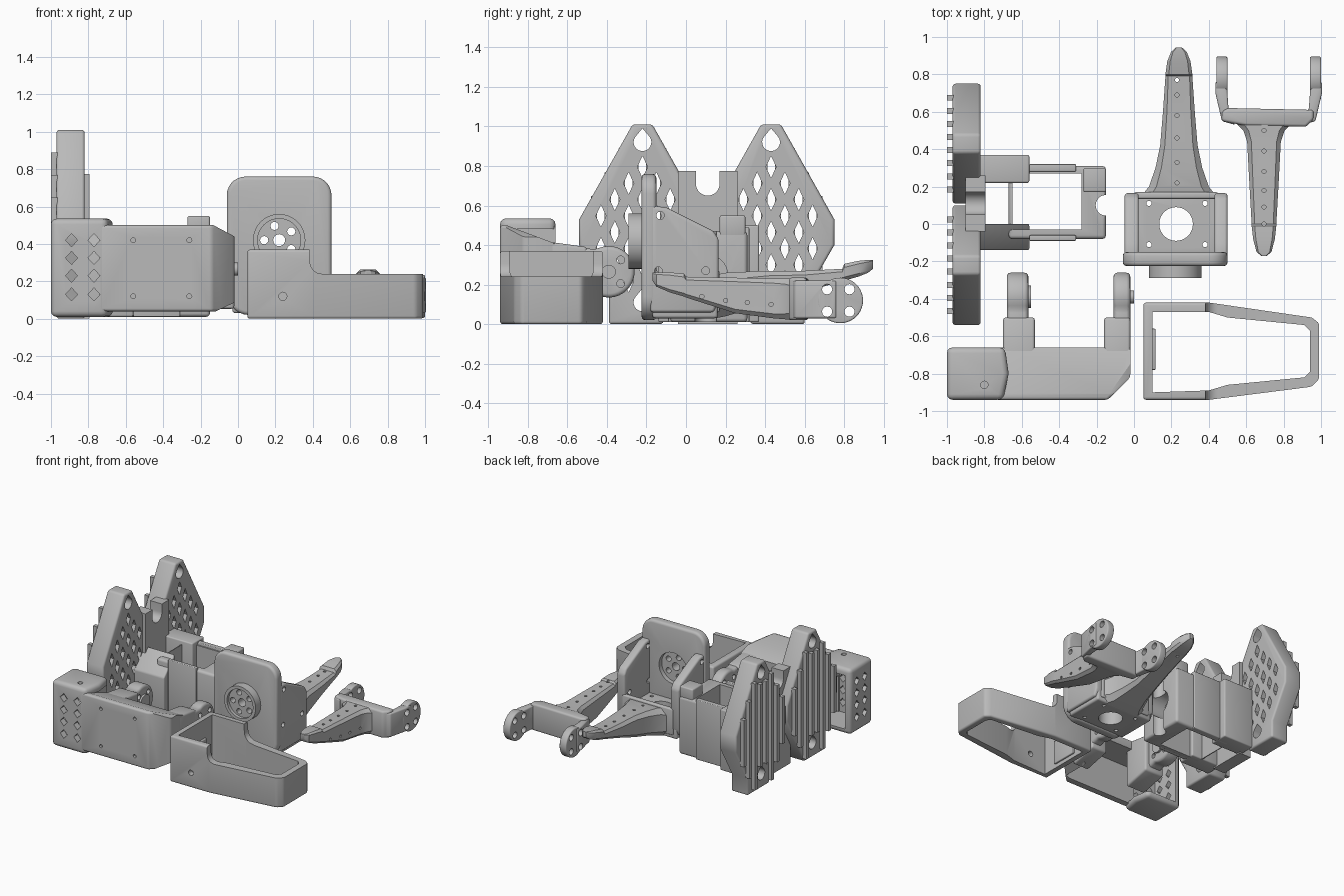
import bpy, bmesh, math

cube = bpy.data.objects.get("Cube")
if cube:
    bpy.data.objects.remove(cube)

grey = bpy.data.materials.new("plain grey")
grey.use_nodes = True
tone = (0.49, 0.49, 0.49, 1)
grey.diffuse_color = tone
grey.node_tree.nodes["Principled BSDF"].inputs["Base Color"].default_value = tone

AXES = {"x": lambda u, v, w: (w, u, v), "y": lambda u, v, w: (u, w, v), "z": lambda u, v, w: (u, v, w)}


def finish(name, bm):
    bmesh.ops.recalc_face_normals(bm, faces=bm.faces)
    mesh = bpy.data.meshes.new(name)
    bm.to_mesh(mesh)
    bm.free()
    mesh.materials.append(grey)
    ob = bpy.data.objects.new(name, mesh)
    bpy.context.collection.objects.link(ob)
    return ob


def bake(ob):
    dg = bpy.context.evaluated_depsgraph_get()
    mesh = bpy.data.meshes.new_from_object(ob.evaluated_get(dg))
    ob.modifiers.clear()
    ob.data = mesh


def prism(name, loops, axis, a, b, bevel=0):
    """Extrude one or more outlines along an axis from a to b."""
    if not isinstance(loops[0][0], (tuple, list)):
        loops = [loops]
    bm = bmesh.new()
    for loop in loops:
        ends = [[bm.verts.new(AXES[axis](u, v, w)) for u, v in loop] for w in (a, b)]
        n = len(loop)
        for e in ends:
            bm.faces.new(e)
        for i in range(n):
            j = (i + 1) % n
            bm.faces.new((ends[0][i], ends[0][j], ends[1][j], ends[1][i]))
    ob = finish(name, bm)
    if bevel:
        m = ob.modifiers.new("bevel", "BEVEL")
        m.width, m.segments, m.limit_method = bevel, 3, "ANGLE"
        bake(ob)
    return ob


def cut(ob, *args):
    tool = prism("cutter", *args)
    m = ob.modifiers.new("cut", "BOOLEAN")
    m.operation, m.object, m.solver = "DIFFERENCE", tool, "EXACT"
    bake(ob)
    bpy.data.objects.remove(tool)


def rect(u0, u1, v0, v1):
    return [(u0, v0), (u1, v0), (u1, v1), (u0, v1)]


def arc(u, v, r, a0=0, a1=360, n=32):
    full = abs(a1 - a0) == 360
    k = n if full else n - 1
    angs = [math.radians(a0 + (a1 - a0) * i / k) for i in range(n)]
    return [(u + r * math.cos(t), v + r * math.sin(t)) for t in angs]


def diamond(u, v, w, h):
    return [(u - w, v), (u, v - h), (u + w, v), (u, v + h)]


def ring_holes(u, v, r, hole, n=4):
    return [arc(u + r * math.cos(t), v + r * math.sin(t), hole, n=12)
            for t in [math.tau * (i + .5) / n for i in range(n)]]


def tongue(name, cx, sections):
    """Tapered finger; each section is y, half width, bottom, top."""
    bm = bmesh.new()
    rings = []
    for y, w, z0, z1 in sections:
        c = min(w, z1 - z0) * .25
        pts = [(-w + c, z0), (w - c, z0), (w, z0 + c), (w, z1 - c),
               (w - c, z1), (c - w, z1), (-w, z1 - c), (-w, z0 + c)]
        rings.append([bm.verts.new((cx + x, y, z)) for x, z in pts])
    for p, q in zip(rings, rings[1:]):
        for i in range(8):
            j = (i + 1) % 8
            bm.faces.new((p[i], p[j], q[j], q[i]))
    bm.faces.new(rings[0])
    bm.faces.new(rings[-1])
    return finish(name, bm)


# Pair of perforated lattice plates with vertical ribs outside
MID = 0.465


def reach(dy, low=False):
    """Height limit of a plate above or below its middle."""
    return min(MID if low else .545, .065 + (.32 - abs(dy)) * 1.71)


for side, cy in ((-1, -.22), (1, .43)):
    outline = [(.32, .53), (.05, 1.01), (-.05, 1.01), (-.32, .53), (-.32, .40),
               (-.1, 0), (.17, 0), (.17, .14), (.32, .40)]
    plate = prism("lattice_plate", [(cy + side * u, v) for u, v in outline], "x", -.97, -.82, .015)
    holes = []
    for k in range(-3, 4):
        for j in range(-1 if k == 0 else -4, 5):
            dy, dz = k * .07, (j + .5 * (k % 2)) * .165
            if abs(dz) + .075 < reach(abs(dy) + .035, dz < 0) and abs(dz) < .37:
                holes.append(diamond(cy + dy, MID + dz, .026, .056))
    cut(plate, holes, "x", -1.2, -.5)
    for z in (.92, .11):
        cut(plate, arc(cy, z, .045, -220, 40, 16) + [(cy, z + .07)], "x", -1.2, -.5)
    ribs = []
    for k in range(-4, 4):
        dy = (k + .5) * .07
        low, high = reach(dy, True), reach(dy) - .01
        if abs(dy) < .04:
            low, high = .27, .39
        ribs.append(rect(cy + dy - .016, cy + dy + .016, MID - low, MID + high))
    prism("plate_ribs", ribs, "x", -1.0, -.965)

# Web with a U notch joining the plates
notch = arc(.11, .71, .06, 180, 360, 16)
prism("plate_web", [(-.04, 0), (.26, 0), (.26, .775), (.17, .775)] + notch[::-1]
      + [(.05, .775), (-.04, .775)], "x", -.90, -.795)

# Wrist frame holding the motor
for y0, y1, z0 in ((.22, .37, .5), (-.14, 0, .36)):
    prism("frame_wing", [(y0, .01), (y1, .01), (y1, .5), (y0, z0)], "x", -.83, -.56, .01)
frame = prism("wrist_frame", rect(-.67, -.15, -.08, .31), "z", .01, .47, .02)
cut(frame, rect(-.65, -.28, -.03, .27), "z", -1, 1)
cut(frame, arc(-.15, .1, .055), "z", -1, 1)
cut(frame, arc(.11, .25, .1), "x", -.35, 0)
for y0, y1 in ((-.09, -.06), (.28, .32)):
    prism("frame_rail", rect(-.56, -.31, y0, y1), "z", .01, .49, .006)
prism("frame_tab", rect(-.27, -.15, .17, .3), "z", .44, .55, .01)

# Elbow bracket: shell, raised block and two arms
shell = prism("elbow_shell", [(-.74, -.94), (-.14, -.94), (-.02, -.82), (-.02, -.66), (-.74, -.66)],
              "z", .04, .5, .015)
cut(shell, [(-.92, .505), (-.6, .385), (-.6, .6), (-.92, .6)], "x", -.7, 1)
cut(shell, [[(-.15, .51), (0, .43), (0, .6), (-.15, .6)],
            [(-.14, .03), (-.14, -.1), (.01, -.1), (.01, .1)]], "y", -1.2, 0)
cut(shell, rect(-.8, -.09, -.88, -.5), "z", -1, .34)
cut(shell, [arc(x, z, .013, n=12) for x in (-.56, -.26) for z in (.12, .42)], "y", -1.2, -.92)
block = prism("elbow_raised_block", [(-1, -.94), (-.7, -.94), (-.67, -.8), (-.69, -.66), (-1, -.66)],
              "z", .01, .535, .03)
cut(block, rect(-.95, -.5, .05, .48), "y", -.89, -.5)
cut(block, [diamond(x, z, .032, .035) for x in (-.89, -.77) for z in (.13, .23, .325, .42)],
    "y", -1.2, -.8)
cut(block, [diamond(y, z, .03, .035) for y in (-.84, -.74) for z in (.13, .23, .325, .42)],
    "x", -1.2, -.9)
cut(block, arc(-.8, -.86, .02, n=12), "z", .5, 1)
for name, x0, x1, e0, e1 in (("outer", -.70, -.53, -.68, -.565), ("inner", -.16, -.02, -.11, -.02)):
    prism("elbow_arm_" + name, [(-.72, .05), (-.5, .1), (-.5, .39), (-.72, .42)], "x", x0, x1, .015)
    ear = prism("elbow_ear_" + name, arc(-.39, .265, .13, 120, -120, 28)
                + [(-.55, .12), (-.55, .39)], "x", e0, e1, .025)
    cut(ear, ring_holes(-.39, .265, .085, .02), "x", -1, 1)
prism("elbow_pin", arc(-.39, .265, .035), "x", -.03, .0)
prism("elbow_hub", arc(-.39, .265, .06), "x", -.57, -.55)

# Open sleeve with a tall end and a tapered low end
sleeve = prism("sleeve", [(.05, -.94), (.4, -.94), (.95, -.87), (.99, -.83), (.99, -.53),
                          (.95, -.5), (.4, -.42), (.05, -.42)], "z", 0, .37, .015)
cut(sleeve, [(.38, .5)] + arc(.45, .305, .065, 180, 270, 8) + [(1.2, .24), (1.2, .5)], "y", -1.2, 0)
cut(sleeve, [(.1, -.9), (.4, -.89), (.5, -.86), (.91, -.82), (.94, -.79), (.94, -.57), (.91, -.54),
             (.5, -.5), (.4, -.47), (.1, -.47)], "z", -1, 1)
cut(sleeve, arc(.24, .12, .022, n=12), "y", -1.2, -.85)
prism("sleeve_slot_pad", rect(.07, .115, -.78, -.56), "z", .03, .22, .006)

# Palm: rounded back plate with a horn disc
corners = (arc(.40, .66, .1, 0, 90, 8) + arc(.04, .66, .1, 90, 180, 8)
           + arc(.06, .14, .12, 180, 270, 8) + arc(.38, .14, .12, 270, 360, 8))
plate = prism("palm_plate", corners, "y", -.225, -.15, .02)
cut(plate, arc(.22, .42, .125, n=48), "y", -.185, 0)
disc = prism("palm_disc", arc(.22, .42, .14, n=48), "y", -.29, -.2)
cut(disc, arc(.22, .42, .115, n=48), "y", -.4, -.265)
for part in (plate, disc):
    cut(part, [arc(.22, .42, .032, n=20)] + ring_holes(.22, .42, .08, .022, 5), "y", -.5, 0)

# Palm tray with sloping cheeks
floor = prism("palm_floor", rect(-.03, .48, -.17, .16), "z", .03, .17, .015)
cut(floor, [arc(.225, 0, .09)] + [arc(x, y, .014, n=12) for x in (.08, .38) for y in (-.11, .11)],
    "z", -1, 1)
for x0, x1 in ((-.05, .025), (.43, .5)):
    cheek = prism("palm_cheek", [(-.18, .06), (.14, .06), (.165, .12), (.165, .43), (.14, .47),
                                 (-.1, .59), (-.18, .6)], "x", x0, x1, .015)
    cut(cheek, [arc(y, z, .02, n=12) for y, z in ((-.13, .55), (.1, .27), (-.14, .27))], "x", -1, 1)
prism("palm_lip", rect(.0, .45, .135, .17), "z", .06, .27, .01)

# Long finger growing from the palm
long_finger = tongue("long_finger", .24, [
    (.15, .2, .03, .25), (.2, .16, .04, .26), (.3, .125, .07, .265), (.42, .1, .1, .27),
    (.6, .085, .16, .27), (.79, .072, .22, .28), (.8, .072, .22, .305), (.87, .062, .24, .32),
    (.92, .042, .26, .325), (.945, .015, .28, .325)])
cut(long_finger, [arc(.23, y, .011, n=10) for y in (.22, .33, .46, .58, .69, .77)], "z", .2, 1)

# Short finger with a forked base
short_finger = tongue("short_finger", .695, [
    (-.17, .015, .22, .26), (-.15, .04, .19, .262), (-.08, .058, .16, .262), (-.01, .066, .14, .255),
    (0, .066, .135, .24), (.25, .08, .055, .235), (.44, .09, .03, .23), (.5, .11, .025, .23),
    (.54, .15, .02, .23)])
cut(short_finger, [arc(.695, y, .011, n=10) for y in (0, .09, .18, .28, .39, .5)], "z", .15, 1)
cut(short_finger, [arc(y, z, .011, n=10) for y, z in ((.08, .14), (.2, .12), (.31, .11), (.43, .1))],
    "x", .74, 1)
prism("fork_bar", [(.47, .55), (.6, .525), (.92, .52), (.96, .56), (.96, .61), (.5, .62), (.47, .6)],
      "z", .02, .235, .015)
for s in (-1, 1):
    arm = prism("fork_arm", [(.72 + s * u, y) for u, y in (
        (.18, .53), (.25, .55), (.285, .7), (.285, .76), (.225, .76), (.215, .62))], "z", .03, .22, .01)
    a, b = sorted((.72 + s * .22, .72 + s * .28))
    ear = prism("fork_ear", arc(.78, .12, .115, n=40), "x", a, b, .008)
    for part in (arm, ear):
        cut(part, ring_holes(.77, .12, .08, .026), "x", 0, 2)

# Smooth rounded surfaces while keeping edges crisp
for ob in bpy.context.scene.objects:
    ob.select_set(ob.type == "MESH")
    if ob.type == "MESH":
        bpy.context.view_layer.objects.active = ob
bpy.ops.object.shade_smooth_by_angle(angle=math.radians(32))
